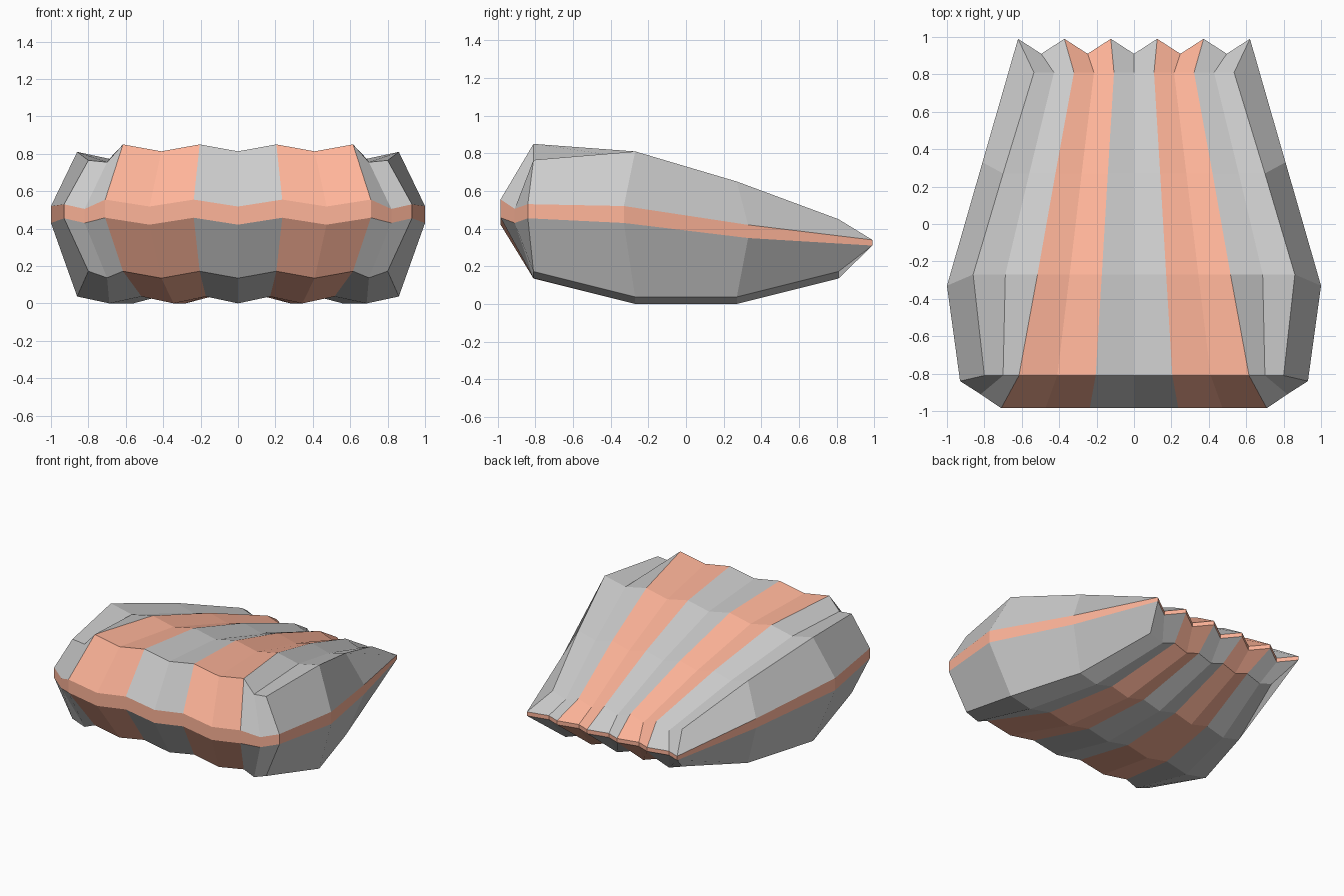
import bpy, bmesh

if "Cube" in bpy.data.objects:
    bpy.data.objects.remove(bpy.data.objects["Cube"])

# Corrugated shell: columns 0..5 run from the centre line outwards (odd = ridge)
N = 6
DIP = 0.037


def dip(i):
    return 0 if i % 2 else DIP


def front_row(z, z4, z5):
    xs = [0, 0.205, 0.41, 0.615, 0.70, 0.80]
    zs = [z - dip(i) for i in range(4)] + [z4, z5]
    return [(x, -0.81, h) for x, h in zip(xs, zs)]


def row(width, y, z):
    return [(width * i / 5, y, z - dip(i)) for i in range(N)]


def valve(front, heights):
    widths = [(0.86, -0.27), (0.70, 0.27), (0.535, 0.81)]
    return [front] + [row(w, y, z) for (w, y), z in zip(widths, heights)]


def rim_loop(z_front, z_corner, z_side, z_mid, z_tip):
    """Half outline of the opening: front columns, side points, back columns."""
    front = [(0.71 * i / 3, -0.985, z_front - dip(i)) for i in range(4)]
    front += [(0.82, -0.91, z_corner - 0.025), (0.93, -0.84, z_corner)]
    back = [(0.62 * i / 5, 0.99 if i % 2 else 0.91,
             z_tip - dip(i) * 0.7) for i in range(N)]
    side = [front[5], (1.0, -0.33, z_side), (0.81, 0.33, z_mid), back[5]]
    return front, side, back


top = valve(front_row(0.85, 0.755, 0.765), [0.81, 0.65, 0.45])
bottom = valve(front_row(0.172, 0.137, 0.172), [0.037, 0.037, 0.172])
rim_top = rim_loop(0.555, 0.53, 0.52, 0.42, 0.34)
rim_bottom = rim_loop(0.458, 0.455, 0.43, 0.35, 0.31)

bm = bmesh.new()
part = bm.faces.layers.int.new("part")
UPPER, LOWER, STRIPE, RIM = range(4)


def strip(a, b, base, striped=False):
    """Quads between two rows of points, on both sides of the model."""
    for i in range(len(a) - 1):
        quad = [a[i], a[i + 1], b[i + 1], b[i]]
        for s in (1, -1):
            f = bm.faces.new([bm.verts.new((s * x, y, z)) for x, y, z in quad])
            f[part] = STRIPE if striped and i in (1, 2) else base


# Upper and lower valves
for rows, (front, side, back), base in ((top, rim_top, UPPER),
                                        (bottom, rim_bottom, LOWER)):
    full = [front] + rows + [back]
    for a, b in zip(full, full[1:]):
        strip(a, b, base, True)
    strip([r[5] for r in rows], side, base)

# Rim band between the valves
for a, b in zip(rim_top, rim_bottom):
    strip(a, b, RIM)

bmesh.ops.remove_doubles(bm, verts=bm.verts[:], dist=0.0005)
bmesh.ops.recalc_face_normals(bm, faces=bm.faces[:])

coral = bpy.data.materials.new("coral")
coral.diffuse_color = (1.0, 0.46, 0.32, 1)
coral.use_nodes = True
coral.node_tree.nodes["Principled BSDF"].inputs["Base Color"].default_value = coral.diffuse_color

# Split into named parts
for key, name in enumerate(("upper_shell", "lower_shell", "stripes", "rim")):
    piece = bm.copy()
    layer = piece.faces.layers.int["part"]
    bmesh.ops.delete(piece, geom=[f for f in piece.faces if f[layer] != key],
                     context='FACES')
    mesh = bpy.data.meshes.new(name)
    piece.to_mesh(mesh)
    piece.free()
    if key >= STRIPE:
        mesh.materials.append(coral)
    bpy.context.collection.objects.link(bpy.data.objects.new(name, mesh))
bm.free()
